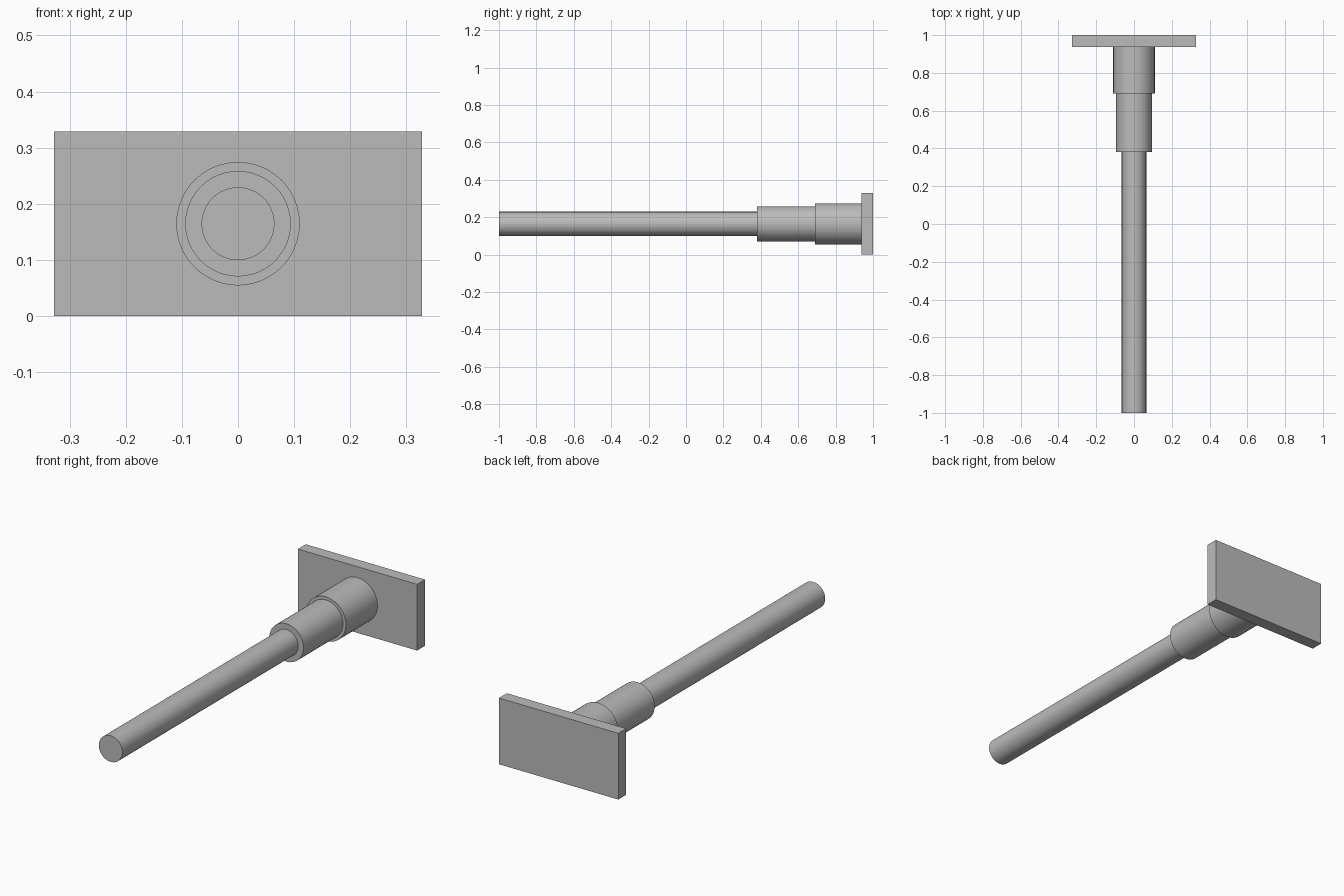
import bpy
import math

if "Cube" in bpy.data.objects:
    bpy.data.objects.remove(bpy.data.objects["Cube"])

CENTRE_Z = 0.1645

grey = bpy.data.materials.new("mid_grey")
grey.diffuse_color = (0.5, 0.5, 0.5, 1.0)
grey.use_nodes = True
grey.node_tree.nodes["Principled BSDF"].inputs["Base Color"].default_value = grey.diffuse_color


def rod(name, radius, y0, y1):
    """Closed cylinder lying along y from y0 to y1."""
    bpy.ops.mesh.primitive_cylinder_add(
        vertices=48, radius=radius, depth=y1 - y0,
        location=(0, (y0 + y1) / 2, CENTRE_Z),
        rotation=(math.pi / 2, 0, 0))
    obj = bpy.context.object
    obj.name = name
    obj.data.materials.append(grey)


# Stepped shaft: long thin rod, middle sleeve, wide collar
rod("shaft", 0.065, -1.0, 0.38)
rod("sleeve", 0.094, 0.38, 0.69)
rod("collar", 0.11, 0.69, 0.94)

# Rectangular end plate
bpy.ops.mesh.primitive_cube_add(size=1, location=(0, 0.969, CENTRE_Z))
plate = bpy.context.object
plate.name = "end_plate"
plate.scale = (0.656, 0.062, 0.329)
bpy.ops.object.transform_apply(location=False, rotation=False, scale=True)
plate.data.materials.append(grey)
